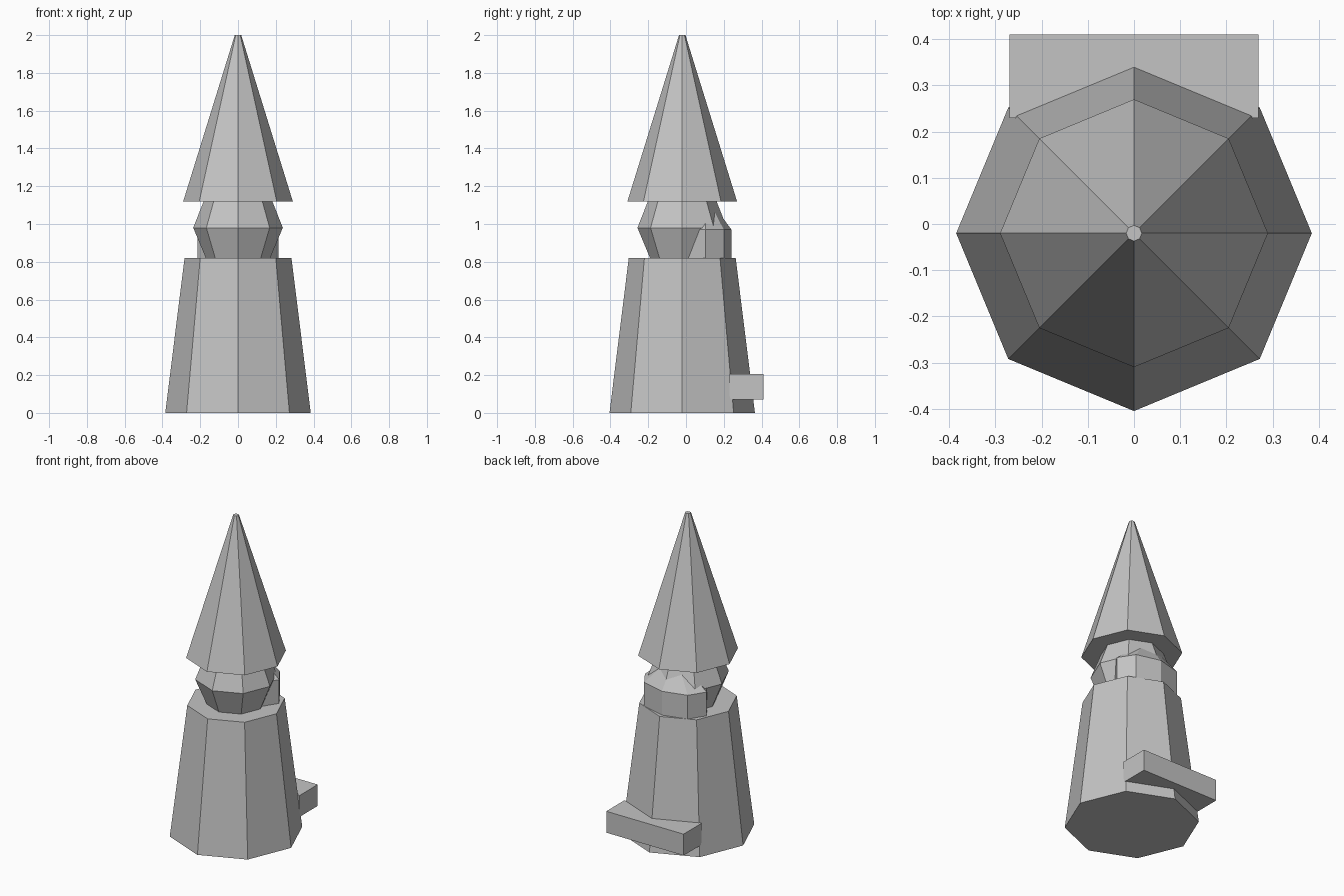
import bpy, bmesh
from math import cos, sin, pi

if "Cube" in bpy.data.objects:
    bpy.data.objects.remove(bpy.data.objects["Cube"], do_unlink=True)

SIDES = 8
AXIS_Y = -0.02

stone = bpy.data.materials.new("plain grey")
stone.use_nodes = True
GREY = (0.55, 0.55, 0.55, 1)
stone.diffuse_color = GREY
stone.node_tree.nodes["Principled BSDF"].inputs["Base Color"].default_value = GREY


def add_object(name, bm):
    bmesh.ops.recalc_face_normals(bm, faces=bm.faces)
    mesh = bpy.data.meshes.new(name)
    bm.to_mesh(mesh)
    bm.free()
    mesh.materials.append(stone)
    obj = bpy.data.objects.new(name, mesh)
    bpy.context.collection.objects.link(obj)
    return obj


def lathe(name, profile, y=AXIS_Y, depth=1.0):
    """Eight-sided stack of rings from (radius, height) pairs, flattened in y by depth."""
    bm = bmesh.new()
    rings = []
    for r, z in profile:
        angles = [2 * pi * i / SIDES for i in range(SIDES)]
        rings.append([bm.verts.new((r * cos(a), y + depth * r * sin(a), z)) for a in angles])
    for low, high in zip(rings, rings[1:]):
        for i in range(SIDES):
            j = (i + 1) % SIDES
            bm.faces.new((low[i], low[j], high[j], high[i]))
    bm.faces.new(rings[0][::-1])
    bm.faces.new(rings[-1])
    return add_object(name, bm)


def box(name, low, high):
    bm = bmesh.new()
    bmesh.ops.create_cube(bm, size=1)
    for v in bm.verts:
        v.co = [a if c < 0 else b for c, a, b in zip(v.co, low, high)]
    return add_object(name, bm)


# Tapered robe
lathe("body", [(0.385, 0), (0.283, 0.82)])

# Faceted head, sunk slightly into the body and hat
lathe("head", [(0.162, 0.80), (0.237, 0.98), (0.18, 1.125)])

# Tall pointed hat with a tiny flat tip
lathe("hat", [(0.29, 1.12), (0.017, 2.0)])

# Flattened hair mass behind the head, with a sloping crown
lathe("hair", [(0.215, 0.70), (0.215, 0.97), (0.02, 1.14)], y=0.103, depth=0.64)

# Block at the back of the robe
box("back_block", (-0.27, 0.23, 0.07), (0.27, 0.41, 0.205))
